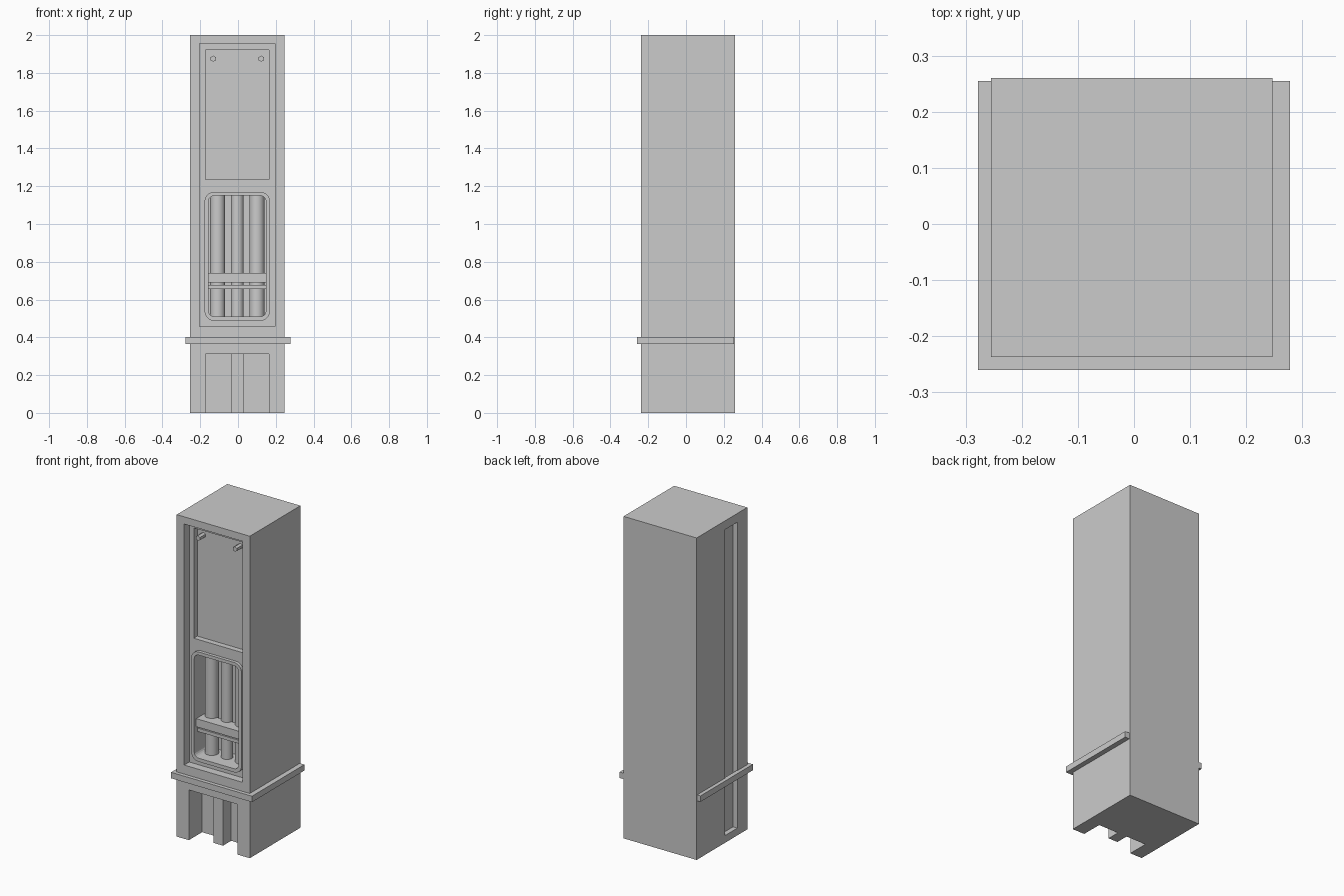
import bpy
import bmesh
from mathutils import Matrix, Vector

if "Cube" in bpy.data.objects:
    bpy.data.objects.remove(bpy.data.objects["Cube"], do_unlink=True)

# One plain grey for the whole model
grey = bpy.data.materials.new("light_grey")
grey.use_nodes = True
colour = (0.6, 0.6, 0.6, 1)
grey.diffuse_color = colour
grey.node_tree.nodes["Principled BSDF"].inputs["Base Color"].default_value = colour

MID = -0.004          # middle of the shaft in x
FRONT = -0.237        # front face of the shaft
PANEL = FRONT + 0.05  # sunken front panel
BACK = PANEL + 0.14   # rear wall of the tube bay


def finish(bm, name):
    mesh = bpy.data.meshes.new(name)
    bm.to_mesh(mesh)
    bm.free()
    mesh.materials.append(grey)
    ob = bpy.data.objects.new(name, mesh)
    bpy.context.collection.objects.link(ob)
    return ob


def box(name, x, y, z, corner=0):
    """Box from (low, high) pairs; corner rounds the edges running along y."""
    bm = bmesh.new()
    bmesh.ops.create_cube(bm, size=1)
    for v in bm.verts:
        v.co = Vector(r[1] if c > 0 else r[0] for c, r in zip(v.co, (x, y, z)))
    if corner:
        edges = [e for e in bm.edges
                 if abs(e.verts[0].co.y - e.verts[1].co.y) > 1e-4]
        bmesh.ops.bevel(bm, geom=edges, offset=corner, segments=5,
                        profile=0.5, affect='EDGES')
    return finish(bm, name)


def rod(name, radius, length, sides, place):
    bm = bmesh.new()
    bmesh.ops.create_cone(bm, cap_ends=True, segments=sides, radius1=radius,
                          radius2=radius, depth=length, matrix=place)
    return finish(bm, name)


def cut(ob, cutter):
    mod = ob.modifiers.new("cut", 'BOOLEAN')
    mod.operation, mod.solver, mod.object = 'DIFFERENCE', 'EXACT', cutter
    graph = bpy.context.evaluated_depsgraph_get()
    mesh = bpy.data.meshes.new_from_object(ob.evaluated_get(graph))
    ob.modifiers.clear()
    ob.data = mesh
    bpy.data.objects.remove(cutter, do_unlink=True)


def span(half):
    return (MID - half, MID + half)


# Shaft with its sunken panels, tube bay, base niche and side slot
shaft = box("shaft", span(0.251), (FRONT, 0.26), (0, 2))
cut(shaft, box("panel_cut", span(0.2), (FRONT - 0.1, PANEL), (0.458, 1.955)))
cut(shaft, box("plate_cut", span(0.169), (FRONT - 0.1, PANEL + 0.035), (1.235, 1.92)))
cut(shaft, box("bay_cut", span(0.152), (FRONT - 0.1, BACK), (0.51, 1.15), 0.03))
cut(shaft, box("niche_cut", span(0.168), (FRONT - 0.1, FRONT + 0.13), (-0.1, 0.312)))
cut(shaft, box("slot_cut", (-0.4, -0.225), (-0.14, -0.02), (0.045, 1.945)))

# Raised lip around the tube bay
lip = box("bay_lip", span(0.173), (PANEL - 0.02, PANEL + 0.002), (0.488, 1.17), 0.05)
cut(lip, box("lip_cut", span(0.152), (-0.5, 0), (0.51, 1.15), 0.03))

# Vertical tubes held by two cross bars
for name, x, radius in (("left_tube", 0.104, 0.04), ("middle_tube", 0, 0.034),
                        ("right_tube", -0.104, 0.04)):
    tube = rod(name, radius, 0.642, 20,
               Matrix.Translation((MID + x, BACK - 0.055, 0.83)))
    for poly in tube.data.polygons:
        poly.use_smooth = abs(poly.normal.z) < 0.5
box("upper_cross_bar", span(0.153), (PANEL, BACK - 0.06), (0.69, 0.74))
box("lower_cross_bar", span(0.153), (PANEL + 0.01, BACK - 0.06), (0.657, 0.678))

# Hexagonal pegs at the top of the plate
for name, x in (("left_peg", 0.127), ("right_peg", -0.127)):
    rod(name, 0.016, 0.06, 6, Matrix.Translation((MID + x, PANEL + 0.01, 1.875))
        @ Matrix.Rotation(1.5708, 4, 'X'))

# Post in the base niche
box("niche_post", span(0.032), (FRONT + 0.05, FRONT + 0.135), (0, 0.315))

# Ledge wrapping the front and both sides
ledge = box("ledge", (-0.278, 0.278), (-0.26, 0.255), (0.365, 0.402))
cut(ledge, box("ledge_cut", (-0.25, 0.242), (FRONT + 0.005, 0.5), (0, 1)))
